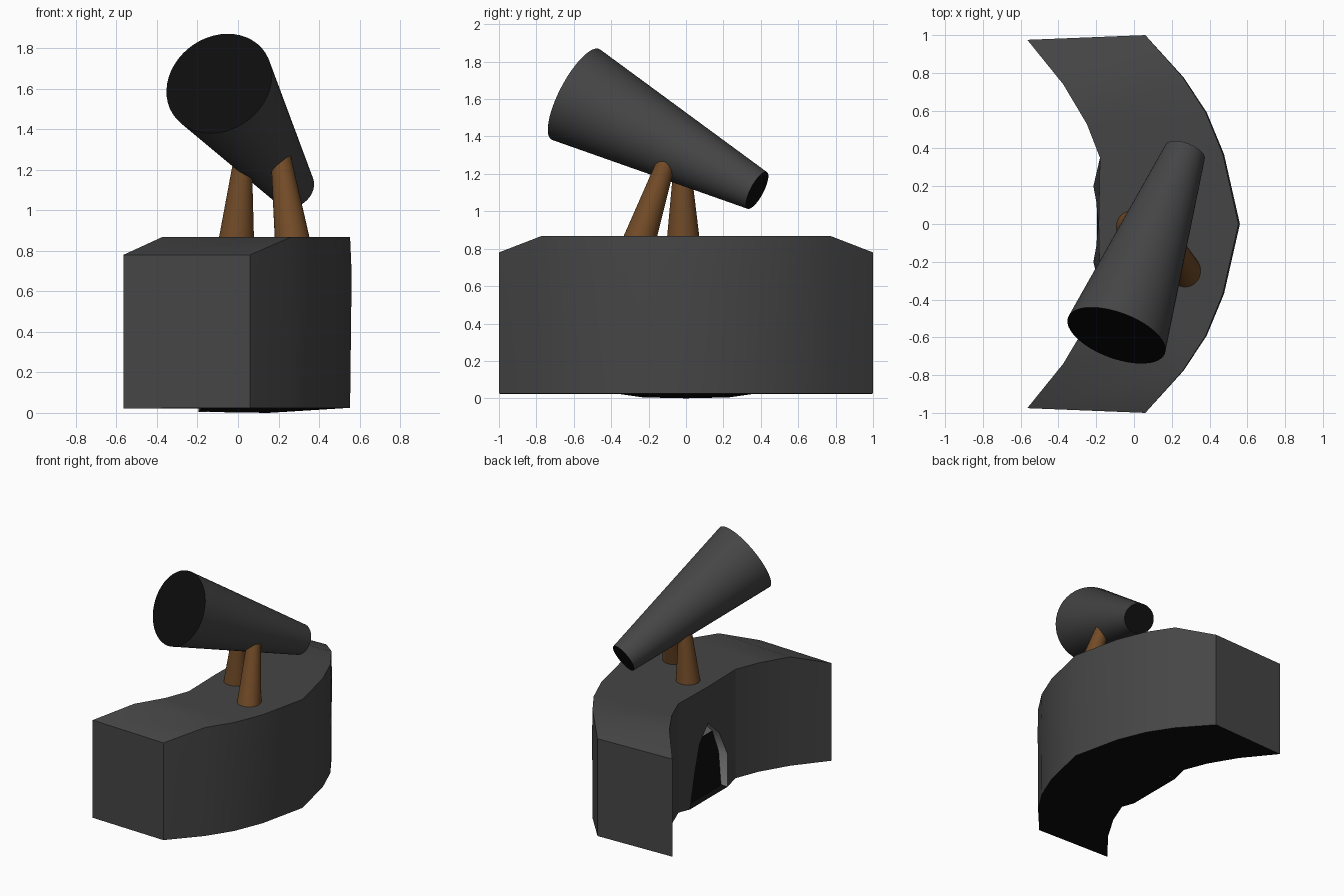
import bpy, bmesh, math
from mathutils import Vector

if "Cube" in bpy.data.objects:
    bpy.data.objects.remove(bpy.data.objects["Cube"])


def material(name, rgb):
    m = bpy.data.materials.new(name)
    m.diffuse_color = (*rgb, 1)
    m.use_nodes = True
    m.node_tree.nodes["Principled BSDF"].inputs["Base Color"].default_value = m.diffuse_color
    return m


GREY = material("dark grey", (0.060, 0.060, 0.060))
BLACK = material("black", (0.004, 0.004, 0.004))
LIGHT = material("light grey", (0.40, 0.40, 0.40))
BROWN = material("brown wood", (0.165, 0.069, 0.020))


def finish(name, bm, mats):
    bmesh.ops.recalc_face_normals(bm, faces=bm.faces)
    mesh = bpy.data.meshes.new(name)
    bm.to_mesh(mesh)
    bm.free()
    for m in mats:
        mesh.materials.append(m)
    ob = bpy.data.objects.new(name, mesh)
    bpy.context.collection.objects.link(ob)
    bpy.ops.object.select_all(action='DESELECT')
    ob.select_set(True)
    bpy.context.view_layer.objects.active = ob
    bpy.ops.object.shade_smooth_by_angle(angle=math.radians(30))
    return ob


def tapered_cylinder(name, start, end, r1, r2, mats):
    """Cone frustum between two points; end caps use the last material."""
    start, end = Vector(start), Vector(end)
    axis = end - start
    bm = bmesh.new()
    bmesh.ops.create_cone(bm, cap_ends=True, segments=48, radius1=r1,
                          radius2=r2, depth=axis.length)
    for f in bm.faces:
        if len(f.verts) > 4:
            f.material_index = len(mats) - 1
    turn = axis.to_track_quat('Z', 'Y').to_matrix().to_4x4()
    bm.transform(turn)
    bmesh.ops.translate(bm, verts=bm.verts, vec=(start + end) / 2)
    return finish(name, bm, mats)


def mirrored(half):
    """Extend a half outline, ending on y = 0, across the centre plane."""
    return half + [(p[0], -p[1], *p[2:]) for p in half[-2::-1]]


def curved_bunker():
    outer = mirrored([(0.06, 1.0), (0.26, 0.775), (0.38, 0.59), (0.47, 0.37), (0.553, 0)])
    inner = mirrored([(-0.565, 0.975), (-0.375, 0.74), (-0.25, 0.53), (-0.18, 0.35), (-0.187, 0)])
    arch = mirrored([(-0.195, 0.23, 0.005), (-0.215, 0.20, 0.28),
                     (-0.20, 0.12, 0.47), (-0.19, 0, 0.585)])
    n = len(outer)
    bm = bmesh.new()

    def row(points, z, end_z=None, grow=1.0):
        return [bm.verts.new((x * grow if 0 < i < n - 1 else x, y,
                              end_z if end_z and i in (0, n - 1) else z))
                for i, (x, y) in enumerate(points)]

    def face(verts, mat=0):
        bm.faces.new(verts).material_index = mat

    ob, om = row(outer, 0.025), row(outer, 0.69, grow=1.014)
    ot = row(outer, 0.867, 0.78)
    ib, it = row(inner, 0.022), row(inner, 0.867, 0.78)

    # outer wall, roof, inner wall and underside
    for i in range(n - 1):
        face([ob[i], ob[i + 1], om[i + 1], om[i]])
        face([om[i], om[i + 1], ot[i + 1], ot[i]])
        face([ot[i], ot[i + 1], it[i + 1], it[i]])
        if i not in (3, 4):
            face([ib[i], ib[i + 1], it[i + 1], it[i]])
            face([ob[i], ob[i + 1], ib[i + 1], ib[i]], 1)
    # end walls
    for i in (0, n - 1):
        face([ob[i], om[i], ot[i], it[i], ib[i]])

    # wall around the arched doorway
    a = [bm.verts.new(p) for p in arch]
    b = [bm.verts.new((-0.14, y, z)) for _, y, z in arch]
    for bottom, top, s in ((ib[3], it[3], a), (ib[5], it[5], a[::-1])):
        face([bottom, s[0], s[1], top])
        face([top, s[1], s[2]])
        face([top, s[2], s[3], it[4]])
    # doorway jambs, dark opening and threshold
    for i in range(6):
        face([a[i], a[i + 1], b[i + 1], b[i]], 2)
    face([b[0], b[1], b[2], b[4], b[5], b[6]], 1)
    face([b[2], b[3], b[4]], 2)
    face([a[0], b[0], b[6], a[6]], 1)
    # sagging middle of the underside
    mid = bm.verts.new((0.15, 0, 0))
    rim = [ob[3], ob[4], ob[5], ib[5], a[6], a[0], ib[3]]
    for i, v in enumerate(rim):
        face([v, rim[(i + 1) % len(rim)], mid], 1)
    bm.verts.remove(ib[4])
    return finish("curved_bunker", bm, [GREY, BLACK, LIGHT])


curved_bunker()

# flared barrel with dark ends
tapered_cylinder("barrel", (-0.093, -0.59, 1.625), (0.27, 0.38, 1.112),
                 0.274, 0.111, [GREY, BLACK])
# wooden supports, sunk into the bunker and the barrel
tapered_cylinder("support_back", (-0.012, -0.014, 0.80), (0.025, -0.021, 1.27),
                 0.093, 0.043, [BROWN])
tapered_cylinder("support_front", (0.275, -0.264, 0.80), (0.206, -0.093, 1.30),
                 0.091, 0.046, [BROWN])
